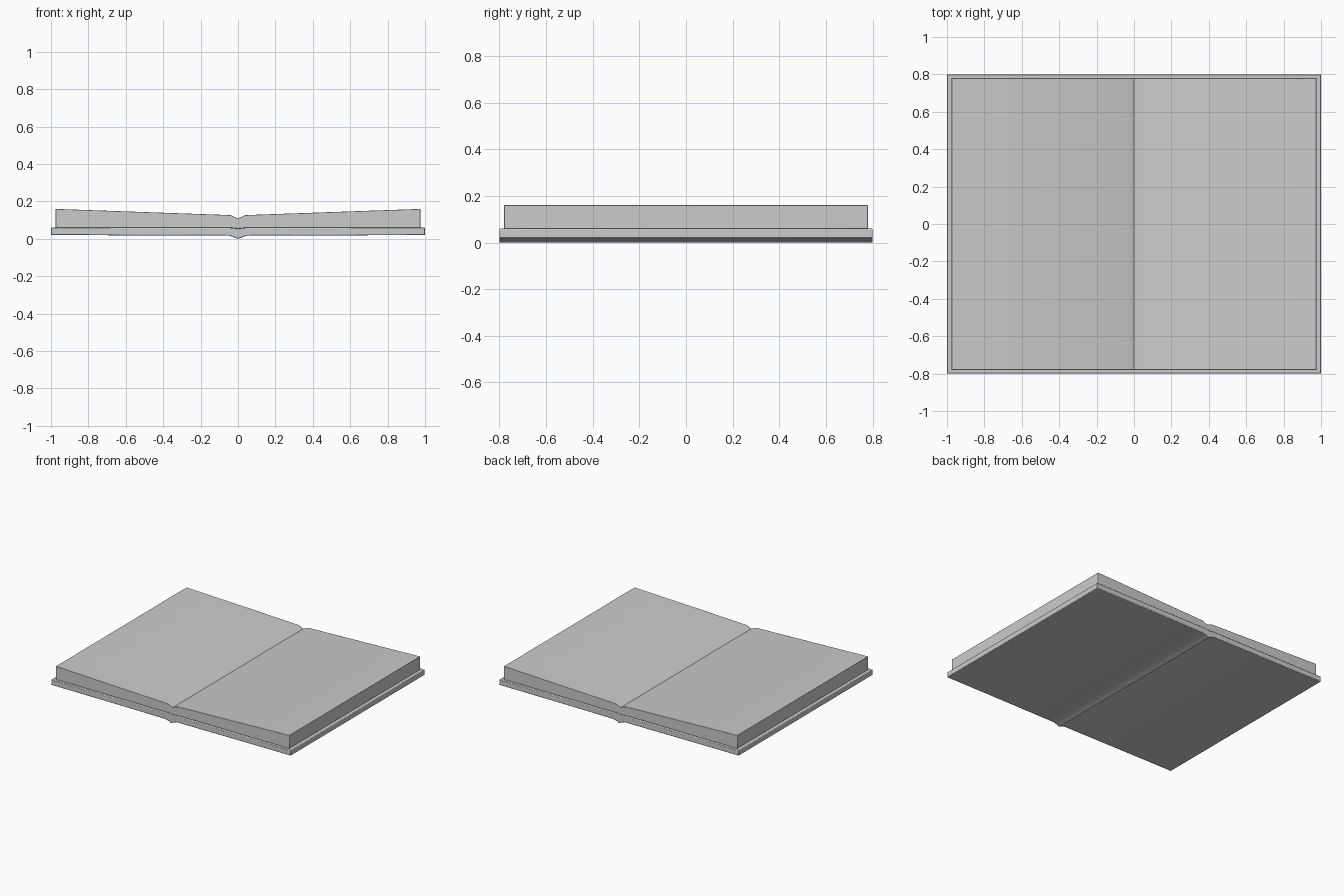
import bpy, bmesh

if "Cube" in bpy.data.objects:
    bpy.data.objects.remove(bpy.data.objects["Cube"])


def extrude_profile(name, half, depth, bevel):
    """Mirror a right-half xz outline (top to bottom) and extrude it along y."""
    left = [(-x, z) for x, z in reversed(half) if x > 0]
    outline = half + left
    bm = bmesh.new()
    front = [bm.verts.new((x, -depth, z)) for x, z in outline]
    back = [bm.verts.new((x, depth, z)) for x, z in outline]
    bm.faces.new(front)
    bm.faces.new(back[::-1])
    n = len(outline)
    for i in range(n):
        j = (i + 1) % n
        bm.faces.new((front[i], back[i], back[j], front[j]))
    bmesh.ops.recalc_face_normals(bm, faces=bm.faces[:])
    mesh = bpy.data.meshes.new(name)
    bm.to_mesh(mesh)
    bm.free()
    obj = bpy.data.objects.new(name, mesh)
    bpy.context.collection.objects.link(obj)
    # slightly softened rims
    mod = obj.modifiers.new("rim", 'BEVEL')
    mod.width = bevel
    mod.segments = 2
    mod.limit_method = 'ANGLE'
    mod.angle_limit = 1.0
    bpy.context.view_layer.objects.active = obj
    bpy.ops.object.select_all(action='DESELECT')
    obj.select_set(True)
    bpy.ops.object.shade_smooth_by_angle(angle=0.5)
    return obj


# cover: thin boards with a shallow spine ridge underneath
extrude_profile("cover", [
    (0, 0.055), (0.045, 0.06), (1.0, 0.06), (1.0, 0.02),
    (0.53, 0.019), (0.045, 0.017), (0, 0.002 - 0.002)], 0.8, 0.004)

# pages: block rising toward the outer edges, with a central gutter
extrude_profile("pages", [
    (0, 0.109), (0.04, 0.127), (0.975, 0.16), (0.975, 0.06),
    (0.045, 0.06), (0, 0.055)], 0.78, 0.002)
